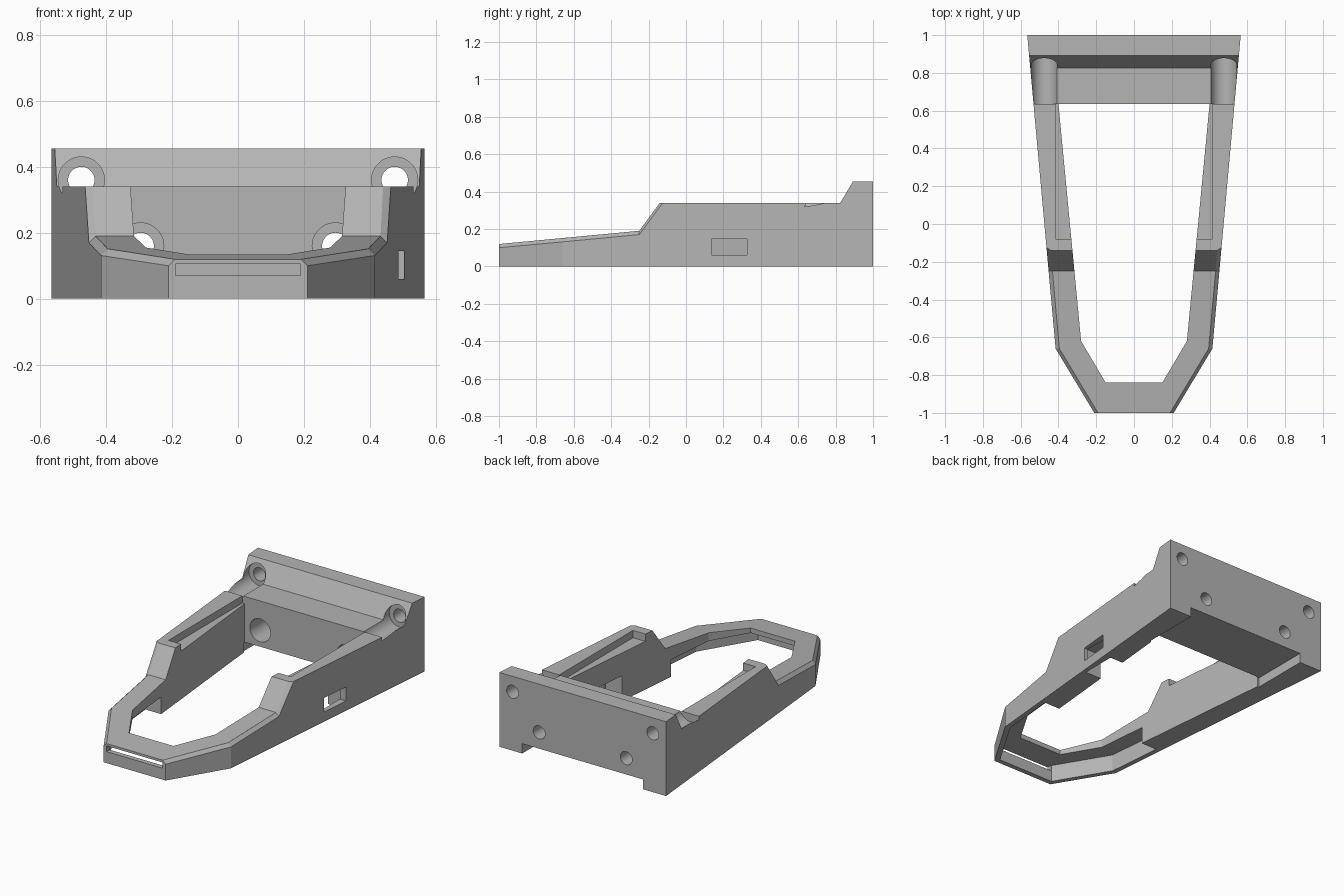
import bpy, bmesh, math
from mathutils import Vector

cube = bpy.data.objects.get("Cube")
if cube:
    bpy.data.objects.remove(cube, do_unlink=True)

grey = bpy.data.materials.new("plain grey")
grey.use_nodes = True
grey.diffuse_color = (0.46, 0.46, 0.46, 1)
grey.node_tree.nodes["Principled BSDF"].inputs["Base Color"].default_value = (0.46, 0.46, 0.46, 1)


def loft(name, sections):
    """Closed solid through rings of equal point count."""
    bm = bmesh.new()
    rings = [[bm.verts.new(p) for p in ring] for ring in sections]
    n = len(rings[0])
    for a, b in zip(rings, rings[1:]):
        for i in range(n):
            j = (i + 1) % n
            bm.faces.new((a[i], a[j], b[j], b[i]))
    bm.faces.new(rings[0])
    bm.faces.new(rings[-1])
    bmesh.ops.recalc_face_normals(bm, faces=bm.faces)
    mesh = bpy.data.meshes.new(name)
    bm.to_mesh(mesh)
    bm.free()
    obj = bpy.data.objects.new(name, mesh)
    bpy.context.collection.objects.link(obj)
    mesh.materials.append(grey)
    return obj


def plan(name, half, z0, z1):
    """Vertical prism from the +x half of a symmetric plan."""
    pts = half + [(-x, y) for x, y in reversed(half)]
    return loft(name, [[(x, y, z) for x, y in pts] for z in (z0, z1)])


def box(name, x0, x1, y0, y1, z0, z1):
    pts = [(x0, y0), (x1, y0), (x1, y1), (x0, y1)]
    return loft(name, [[(x, y, z) for x, y in pts] for z in (z0, z1)])


def rod(name, x, z, r, y0, y1):
    ring = [(x + r * math.cos(math.tau * i / 48), z + r * math.sin(math.tau * i / 48))
            for i in range(48)]
    return loft(name, [[(u, y, w) for u, w in ring] for y in (y0, y1)])


def combine(target, tool, operation="DIFFERENCE"):
    tool.hide_render = True
    mod = target.modifiers.new("cut", "BOOLEAN")
    mod.operation = operation
    mod.solver = "EXACT"
    mod.object = tool
    bpy.context.view_layer.update()
    deps = bpy.context.evaluated_depsgraph_get()
    mesh = bpy.data.meshes.new_from_object(target.evaluated_get(deps))
    target.modifiers.clear()
    target.data = mesh
    bpy.data.objects.remove(tool, do_unlink=True)


# Body: tapered plan limited by the side profile
OUTER = [(0.21, -1), (0.415, -0.66), (0.565, 1)]
SIDE = [(-1.1, 0.11), (-0.25, 0.19), (-0.14, 0.34), (0.825, 0.34),
        (0.893, 0.455), (1.1, 0.455), (1.1, -0.1), (-1.1, -0.1)]
frame = plan("tapered_frame", OUTER, 0, 0.6)
side = loft("side_profile", [[(x, y, z) for y, z in SIDE] for x in (-1, 1)])
combine(frame, side, "INTERSECT")

# Chamfer along the outer top edge of the nose and ramps
EDGE = [(0.204, -1.01, 0.119, 0.02), (0.415, -0.66, 0.151, 0.02),
        (0.452, -0.25, 0.19, 0.02), (0.462, -0.14, 0.34, 0.022),
        (0.463, -0.125, 0.34, 0.002)]
for s in (1, -1):
    rings = [[(s * (x - d), y, z), (s * x, y, z - d), (s * (x + 0.03), y, z - d),
              (s * (x + 0.03), y, z + 0.03), (s * (x - d), y, z + 0.03)]
             for x, y, z, d in EDGE]
    combine(frame, loft("edge_chamfer", rings))

# Central opening, hollow nose, front slit and rear underside clearance
combine(frame, plan("opening", [(0.15, -0.84), (0.28, -0.62), (0.40, 0.635)], -0.1, 0.7))
combine(frame, plan("nose_hollow", [(0.193, -0.97), (0.385, -0.65), (0.417, -0.3)], -0.1, 0.105))
combine(frame, box("front_slit", -0.19, 0.19, -1.1, -0.9, 0.07, 0.1049))
combine(frame, box("underside_clearance", -0.41, 0.41, 0.63, 1.1, -0.1, 0.06))

# Ledge recess along both arms
combine(frame, box("ledge_recess", -0.415, 0.415, -0.08, 0.635, 0.295, 0.4))

# Side port with its inner pocket on the left arm
combine(frame, box("side_port", 0.3, 0.7, 0.135, 0.325, 0.06, 0.145))
combine(frame, box("port_pocket", 0.3, 0.462, 0.12, 0.34, -0.1, 0.155))

# Counterbored mounting holes
for s in (1, -1):
    for x, z in ((0.475, 0.36), (0.295, 0.16)):
        combine(frame, rod("counterbore", s * x, z, 0.07, 0.634, 0.885))
        combine(frame, rod("screw_hole", s * x, z, 0.04, 0.8, 1.1))

# Smooth the bores, keep edges sharp
bpy.ops.object.select_all(action="DESELECT")
frame.select_set(True)
bpy.context.view_layer.objects.active = frame
bpy.ops.object.shade_smooth_by_angle(angle=math.radians(15))
